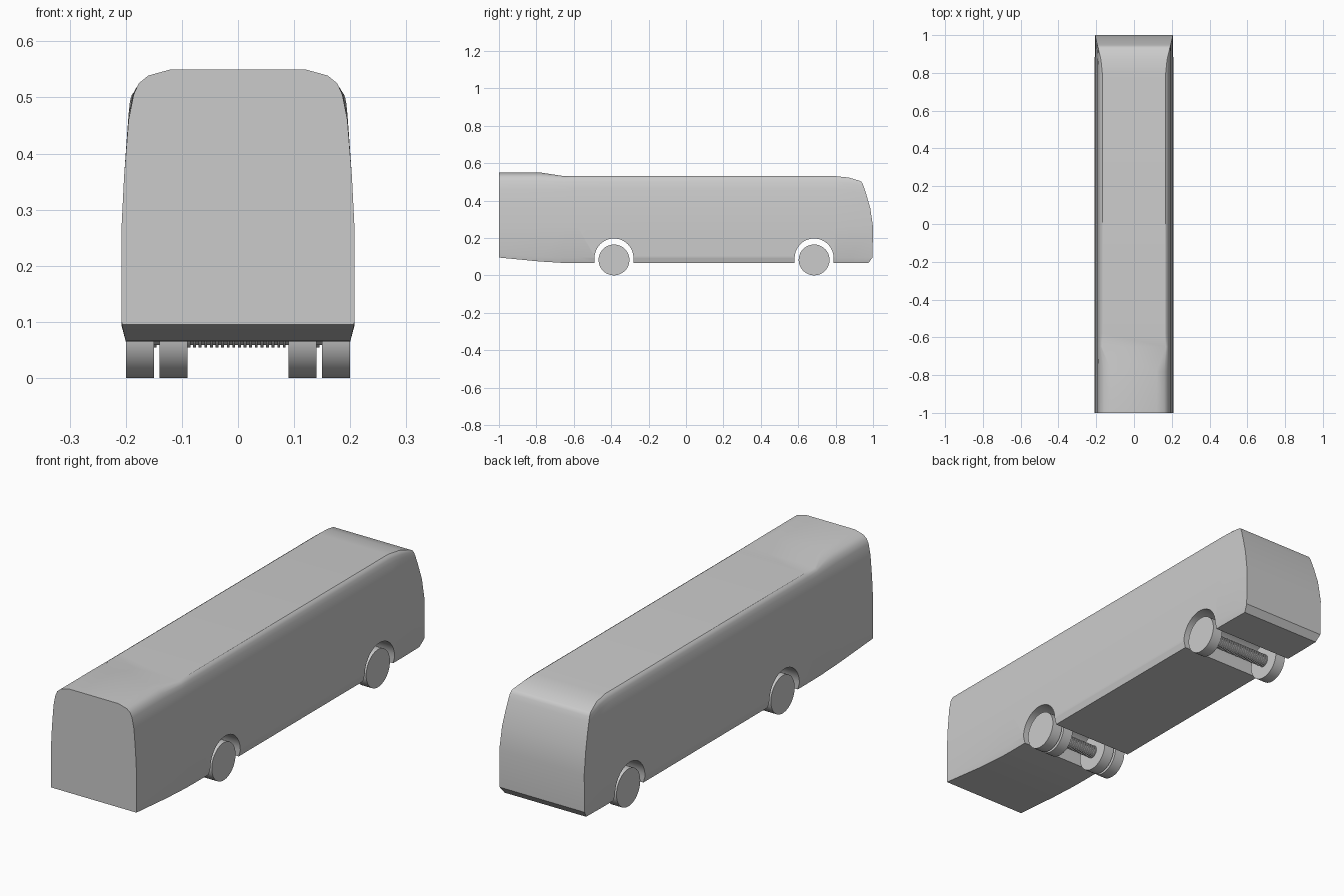
import bpy, bmesh, math

if "Cube" in bpy.data.objects:
    bpy.data.objects.remove(bpy.data.objects["Cube"])

grey = bpy.data.materials.new("light grey")
grey.diffuse_color = (0.6, 0.6, 0.6, 1)
grey.use_nodes = True
grey.node_tree.nodes["Principled BSDF"].inputs["Base Color"].default_value = grey.diffuse_color


def make_object(name, bm):
    bmesh.ops.recalc_face_normals(bm, faces=bm.faces)
    me = bpy.data.meshes.new(name)
    bm.to_mesh(me)
    bm.free()
    ob = bpy.data.objects.new(name, me)
    me.materials.append(grey)
    bpy.context.collection.objects.link(ob)
    return ob


def smooth(ob, angle=30):
    bpy.ops.object.select_all(action='DESELECT')
    ob.select_set(True)
    bpy.context.view_layer.objects.active = ob
    bpy.ops.object.shade_smooth_by_angle(angle=math.radians(angle))


def lathe_x(name, y, z, profile, seg):
    """Solid of revolution about an x-directed axle; profile is (x, radius)."""
    bm = bmesh.new()
    rings = [[bm.verts.new((x, y + r * math.cos(2 * math.pi * k / seg),
                            z + r * math.sin(2 * math.pi * k / seg)))
              for k in range(seg)] for x, r in profile]
    for a, b in zip(rings, rings[1:]):
        for k in range(seg):
            n = (k + 1) % seg
            bm.faces.new((a[k], a[n], b[n], b[k]))
    bm.faces.new(rings[0])
    bm.faces.new(rings[-1])
    ob = make_object(name, bm)
    smooth(ob)
    return ob


# Body: half cross-sections (x, z) from sill to roof, lofted along y
front_top = [(.208, .26), (.203, .36), (.195, .46), (.186, .505),
             (.177, .525), (.16, .539), (.12, .55)]
main_top = [(.208, .26), (.203, .36), (.195, .46), (.188, .50),
            (.182, .515), (.177, .524), (.168, .53)]
back_top = [(.208, .26), (.203, .36), (.196, .455), (.190, .493),
            (.186, .508), (.182, .516), (.175, .523)]
end_top = [(.206, .26), (.203, .36), (.198, .43), (.195, .47),
           (.193, .49), (.191, .50), (.189, .505)]
sill = [(.2, .065), (.208, .095)]
stations = [
    (-1.0, [(.207, .095), (.208, .115)] + front_top),
    (-.78, [(.202, .074), (.208, .10)] + front_top),
    (-.65, [(.2, .066), (.208, .095)] + main_top),
    (-.58, sill + main_top),
    (.80, sill + main_top),
    (.87, sill + back_top),
]
end_y = [.975, .997, 1.0, .985, .965, .952, .944, .938, .93]
stations.append((end_y, [(.198, .065), (.206, .095)] + end_top))

bm = bmesh.new()
rings = []
for y, pts in stations:
    ys = y if isinstance(y, list) else [y] * len(pts)
    right = [bm.verts.new((x, v, z)) for (x, z), v in zip(pts, ys)]
    left = [bm.verts.new((-x, v, z)) for (x, z), v in zip(pts, ys)]
    rings.append(right + left[::-1])
n = len(rings[0])
for a, b in zip(rings, rings[1:]):
    for k in range(n):
        m = (k + 1) % n
        bm.faces.new((a[k], a[m], b[m], b[k]))
bm.faces.new(rings[0])
last = rings[-1]
for k in range(n // 2 - 1):                       # curved end panel
    bm.faces.new((last[k], last[k + 1], last[n - 2 - k], last[n - 1 - k]))
body = make_object("body", bm)

# Wheel arches cut through the full width
axles = (-.385, .685)
cutters = []
for y in axles:
    bm = bmesh.new()
    outline = [(y + .104 * math.cos(math.pi * k / 24),
                .093 + .104 * math.sin(math.pi * k / 24)) for k in range(25)]
    outline += [(y - .104, -.1), (y + .104, -.1)]
    face = bm.faces.new([bm.verts.new((-.4, a, b)) for a, b in outline])
    ext = bmesh.ops.extrude_face_region(bm, geom=[face])
    bmesh.ops.translate(bm, vec=(.8, 0, 0), verts=[
        g for g in ext["geom"] if isinstance(g, bmesh.types.BMVert)])
    cutter = make_object("arch_cutter", bm)
    cutter.hide_render = True
    cutters.append(cutter)
    mod = body.modifiers.new("arch", 'BOOLEAN')
    mod.operation = 'DIFFERENCE'
    mod.solver = 'EXACT'
    mod.object = cutter
dg = bpy.context.evaluated_depsgraph_get()
cut_mesh = bpy.data.meshes.new_from_object(body.evaluated_get(dg))
body.modifiers.clear()
body.data = cut_mesh
for c in cutters:
    bpy.data.objects.remove(c)
smooth(body)

# Wheels: twin tyres on the first axle, single tyres on the second
R = .0825
for y, label, spans in ((axles[0], "front", [(.15, .2), (.09, .14)]),
                        (axles[1], "back", [(.15, .2)])):
    for side in (-1, 1):
        for x0, x1 in spans:
            lathe_x(label + "_wheel", y, R,
                    [(side * x0, R), (side * x1, R)], 48)
    # Ribbed axle between the wheels
    inner = min(s[0] for s in spans)
    count = int(inner * 2 / .01)
    prof = [(-inner - .07, .024)]
    for k in range(count):
        x = -inner + k * 2 * inner / count
        prof += [(x, .024), (x, .028), (x + .005, .028), (x + .005, .024)]
    prof.append((inner + .07 if len(spans) > 1 else inner + .02, .024))
    if len(spans) == 1:
        prof[0] = (-inner - .02, .024)
    lathe_x(label + "_axle", y, R, prof, 20)
